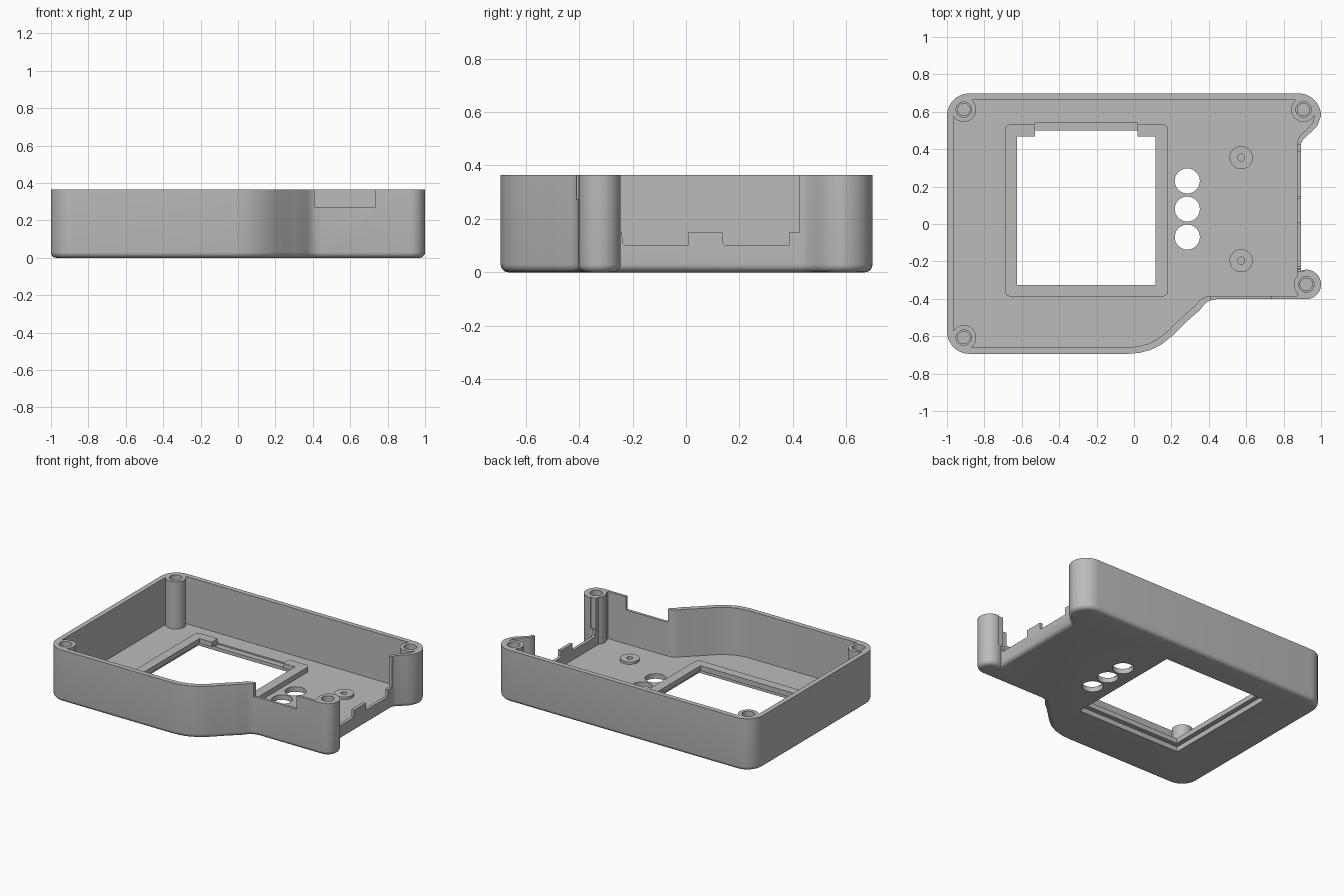
import bpy, bmesh
from math import sin, cos, radians

if "Cube" in bpy.data.objects:
    bpy.data.objects.remove(bpy.data.objects["Cube"])

grey = bpy.data.materials.new("plain grey plastic")
grey.use_nodes = True
grey.diffuse_color = (0.5, 0.5, 0.5, 1)
grey.node_tree.nodes["Principled BSDF"].inputs["Base Color"].default_value = (0.5, 0.5, 0.5, 1)

HEIGHT, FLOOR, WALL = 0.365, 0.035, 0.035


def arc(cx, cy, r, start, end, steps=10):
    angles = [radians(start + (end - start) * i / steps) for i in range(steps + 1)]
    return [(cx + r * cos(a), cy + r * sin(a)) for a in angles]


def rounded_rect(x0, x1, y0, y1, r):
    return (arc(x0 + r, y0 + r, r, 180, 270, 4) + arc(x1 - r, y0 + r, r, 270, 360, 4)
            + arc(x1 - r, y1 - r, r, 0, 90, 4) + arc(x0 + r, y1 - r, r, 90, 180, 4))


def rect(x0, x1, y0, y1):
    return [(x0, y0), (x1, y0), (x1, y1), (x0, y1)]


def circle(x, y, r):
    return arc(x, y, r, 0, 360, 40)[:-1]


def prism(name, points, low, high, axis="z", bottom_bevel=0):
    """Extrude a closed outline along z, or along x for a (y, z) outline."""
    bm = bmesh.new()
    place = (lambda p, t: (p[0], p[1], t)) if axis == "z" else (lambda p, t: (t, p[0], p[1]))
    base = bm.faces.new([bm.verts.new(place(p, low)) for p in points])
    top = bmesh.ops.extrude_face_region(bm, geom=[base])["geom"]
    shift = (0, 0, high - low) if axis == "z" else (high - low, 0, 0)
    bmesh.ops.translate(bm, vec=shift, verts=[g for g in top if isinstance(g, bmesh.types.BMVert)])
    bmesh.ops.recalc_face_normals(bm, faces=bm.faces)
    if bottom_bevel:
        rim = [e for e in bm.edges if all(abs(v.co.z - low) < 1e-5 for v in e.verts)]
        bmesh.ops.bevel(bm, geom=rim, offset=bottom_bevel, segments=5, profile=0.5,
                        affect="EDGES", clamp_overlap=False)
    mesh = bpy.data.meshes.new(name)
    bm.to_mesh(mesh)
    bm.free()
    mesh.materials.append(grey)
    obj = bpy.data.objects.new(name, mesh)
    bpy.context.collection.objects.link(obj)
    return obj


def cut(target, cutter):
    """Subtract the cutter, then remove it."""
    cutter.hide_render = True
    mod = target.modifiers.new("cut", "BOOLEAN")
    mod.operation, mod.solver, mod.object = "DIFFERENCE", "EXACT", cutter
    bpy.context.view_layer.update()
    bpy.context.view_layer.objects.active = target
    bpy.ops.object.modifier_apply(modifier=mod.name)
    bpy.data.objects.remove(cutter)


# Case body with the stepped-in corner
outer = (arc(-0.88, -0.574, 0.12, 180, 270)
         + [(-0.03, -0.694), (0.03, -0.689), (0.09, -0.673), (0.15, -0.642), (0.2, -0.602),
            (0.25, -0.553), (0.3, -0.505), (0.35, -0.463), (0.378, -0.428), (0.4, -0.411), (0.44, -0.402)]
         + arc(0.921, -0.323, 0.079, -90, 110, 16)
         + [(0.893, 0.43), (0.903, 0.451), (0.95, 0.495), (0.98, 0.525)]
         + arc(0.88, 0.578, 0.12, 0, 90) + arc(-0.88, 0.578, 0.12, 90, 180))
case_shell = prism("case_shell", outer, 0, HEIGHT, bottom_bevel=0.03)

# Cavity, leaving solid screw posts in the corners
inner = (arc(-0.88, -0.574, 0.12 - WALL, 180, 270)
         + [(-0.035, -0.659), (0.02, -0.655), (0.075, -0.64), (0.13, -0.612), (0.177, -0.575),
            (0.226, -0.527), (0.276, -0.48), (0.325, -0.438), (0.355, -0.402), (0.385, -0.389), (0.43, -0.384),
            (0.872, -0.384), (0.872, 0.44), (0.885, 0.47), (0.93, 0.512), (0.955, 0.54)]
         + arc(0.88, 0.578, 0.12 - WALL, 0, 90) + arc(-0.88, 0.578, 0.12 - WALL, 90, 180))
cavity = prism("cavity_cutter", inner, FLOOR, 0.5)
posts = [(-0.91, 0.612), (0.906, 0.612), (-0.91, -0.607), (0.921, -0.323)]
for x, y in posts:
    cut(cavity, prism("post_cutter", circle(x, y, 0.066), -0.1, 0.6))
cut(case_shell, cavity)

# Stepped screw holes in the posts
for x, y in posts:
    cut(case_shell, prism("insert_cutter", circle(x, y, 0.041), HEIGHT - 0.04, 0.5))
    cut(case_shell, prism("screw_cutter", circle(x, y, 0.033), 0.13, 0.45))

# Low right wall with raised tabs
step, low = 0.15, 0.1
profile = [(-0.252, 0.5), (-0.252, step), (-0.24, step), (-0.237, low + 0.01), (-0.227, low), (0.007, low),
           (0.007, step), (0.137, step), (0.137, low + 0.01), (0.147, low),
           (0.385, low), (0.385, step), (0.425, step), (0.425, 0.5)]
cut(case_shell, prism("side_cutter", profile, 0.84, 0.912, axis="x"))

# Open slot in the front wall
cut(case_shell, prism("front_slot_cutter", rect(0.408, 0.735, -0.45, -0.36), 0.272, 0.5))

# Display opening and three button holes through the floor
cut(case_shell, prism("display_cutter", rect(-0.658, 0.148, -0.358, 0.5), -0.1, 0.1))
for y in (0.23, 0.08, -0.07):
    cut(case_shell, prism("button_cutter", circle(0.285, y, 0.067), -0.1, 0.1))
cut(case_shell, prism("connector_pocket_cutter", rect(-0.53, 0.02, 0.45, 0.54), 0.025, 0.2))

# Raised frame with a gap at the back
display_frame = prism("display_frame", rounded_rect(-0.69, 0.183, -0.388, 0.533, 0.03), FLOOR, 0.07)
cut(display_frame, prism("frame_cutter", rect(-0.625, 0.115, -0.325, 0.467), -0.1, 0.2))
cut(display_frame, prism("frame_gap_cutter", rect(-0.53, 0.02, 0.4, 0.6), -0.1, 0.2))

# Two board standoffs
parts = [case_shell, display_frame]
for name, y in (("back_standoff", 0.355), ("front_standoff", -0.196)):
    standoff = prism(name, circle(0.573, y, 0.062), FLOOR - 0.005, 0.052)
    cut(standoff, prism("standoff_hole_cutter", circle(0.573, y, 0.019), FLOOR + 0.001, 0.2))
    parts.append(standoff)

# Smooth the curved walls, keep the edges crisp
bpy.ops.object.select_all(action="DESELECT")
for part in parts:
    part.select_set(True)
bpy.context.view_layer.objects.active = case_shell
bpy.ops.object.shade_smooth_by_angle(angle=radians(30))
